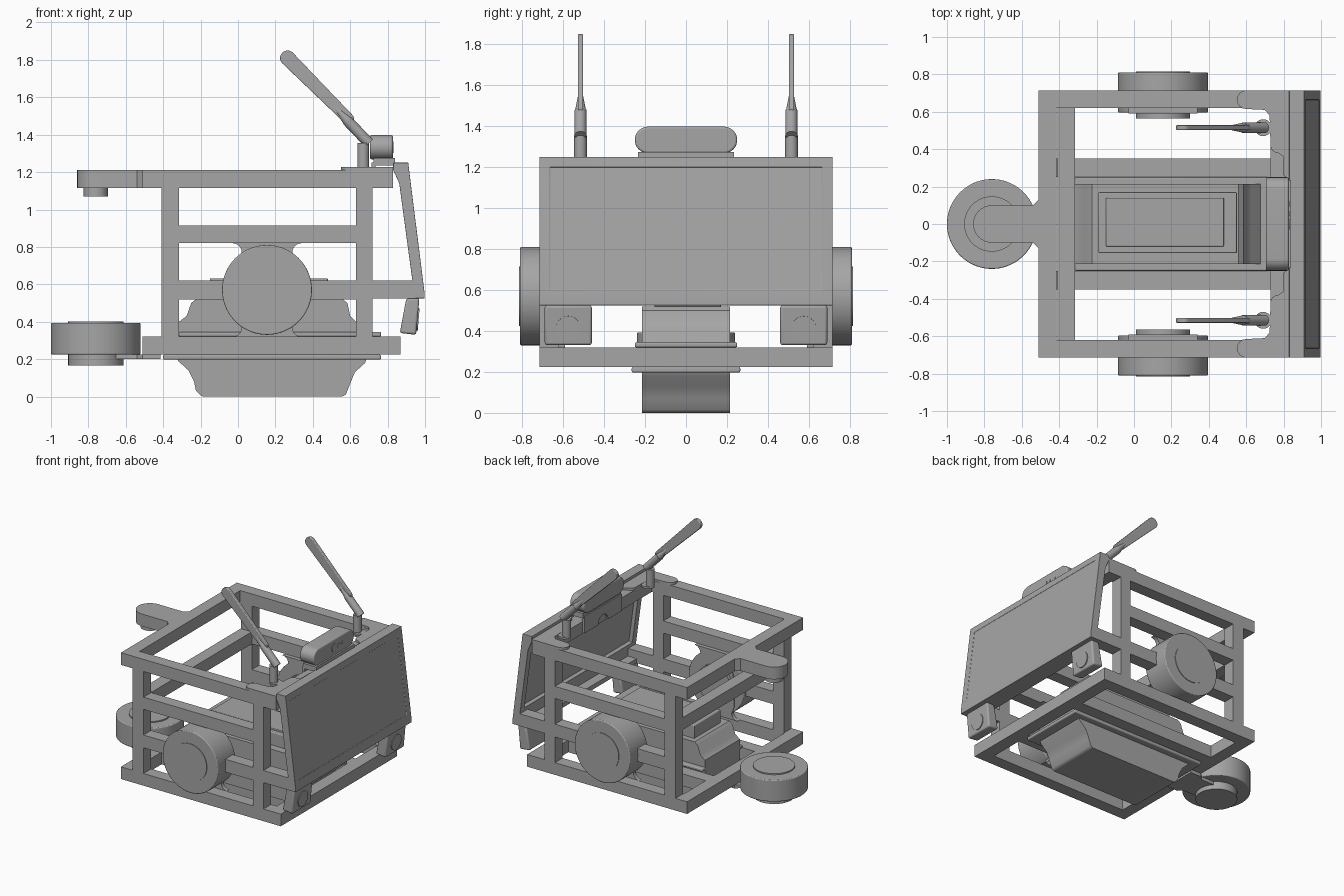
import bpy, bmesh, math
from mathutils import Vector, Matrix

if "Cube" in bpy.data.objects:
    bpy.data.objects.remove(bpy.data.objects["Cube"], do_unlink=True)

grey = bpy.data.materials.new("plain_grey")
grey.use_nodes = True
GREY = (0.38, 0.38, 0.38, 1)
grey.diffuse_color = GREY
grey.node_tree.nodes["Principled BSDF"].inputs["Base Color"].default_value = GREY


def finish(name, bm, bevel=0, smooth=True):
    bmesh.ops.recalc_face_normals(bm, faces=bm.faces)
    mesh = bpy.data.meshes.new(name)
    bm.to_mesh(mesh)
    bm.free()
    ob = bpy.data.objects.new(name, mesh)
    bpy.context.collection.objects.link(ob)
    mesh.materials.append(grey)
    if bevel:
        mod = ob.modifiers.new("bevel", "BEVEL")
        mod.width, mod.segments, mod.limit_method = bevel, 3, "ANGLE"
    if smooth:
        bpy.ops.object.select_all(action="DESELECT")
        ob.select_set(True)
        bpy.context.view_layer.objects.active = ob
        bpy.ops.object.shade_smooth_by_angle(angle=math.radians(35))
    return ob


def box(name, x, y, z, bevel=0):
    bm = bmesh.new()
    bmesh.ops.create_cube(bm, size=1)
    for v in bm.verts:
        v.co = [(a + b) / 2 + c * (b - a) for c, (a, b) in zip(v.co, (x, y, z))]
    return finish(name, bm, bevel, bevel > 0)


def rod(name, a, b, r, r2=None, sides=48, bevel=0):
    """Cylinder or cone from point a to point b."""
    a, b = Vector(a), Vector(b)
    bm = bmesh.new()
    turn = (b - a).to_track_quat("Z", "Y").to_matrix().to_4x4()
    bmesh.ops.create_cone(bm, cap_ends=True, segments=sides, radius1=r,
                          radius2=r if r2 is None else r2, depth=(b - a).length,
                          matrix=Matrix.Translation((a + b) / 2) @ turn)
    return finish(name, bm, bevel)


def prism(name, pts, axis, lo, hi, insets=(), bevel=0):
    """Outline extruded along an axis; insets are (direction, margin, depth)."""
    place = {"x": lambda u, v, w: (w, u, v), "y": lambda u, v, w: (u, w, v),
             "z": lambda u, v, w: (u, v, w)}[axis]
    bm = bmesh.new()
    face = bm.faces.new([bm.verts.new(place(u, v, lo)) for u, v in pts])
    side = bmesh.ops.extrude_face_region(bm, geom=[face])
    shift = Vector(place(0, 0, hi - lo))
    bmesh.ops.translate(bm, vec=shift,
                        verts=[g for g in side["geom"] if isinstance(g, bmesh.types.BMVert)])
    bmesh.ops.recalc_face_normals(bm, faces=bm.faces)
    for direction, margin, depth in insets:
        f = max(bm.faces, key=lambda q: q.calc_area() * q.normal.dot(Vector(direction)))
        bmesh.ops.inset_region(bm, faces=[f], thickness=margin)
        bmesh.ops.inset_region(bm, faces=[f], thickness=0.002, depth=-depth)
    return finish(name, bm, bevel)


def arc(cx, cy, r, start, end, n=16):
    return [(cx + r * math.cos(math.radians(start + (end - start) * i / n)),
             cy + r * math.sin(math.radians(start + (end - start) * i / n)))
            for i in range(n + 1)]


# Frame dimensions
OUT, INN = 0.715, 0.62
BACK = (-0.51, -0.415)
BOTTOM, TOP = (0.225, 0.32), (1.115, 1.21)
REAR_POST, FRONT_POST = (-0.41, -0.315), (0.63, 0.72)

# Top and bottom rings
for level, z, front in (("bottom", BOTTOM, 0.87), ("top", TOP, 0.83)):
    box(level + "_rear_bar", BACK, (-OUT, OUT), z)
    box(level + "_front_bar", (front - 0.1, front), (-OUT, OUT), z)
box("rear_middle_bar", REAR_POST, (-INN, INN), (0.82, 0.915))

# Parts repeated on both sides
for label, s in (("left", 1), ("right", -1)):
    def span(a, b):
        return tuple(sorted((s * a, s * b)))

    rail = span(INN, OUT)
    box(label + "_bottom_rail", (BACK[1], 0.77), rail, BOTTOM)
    box(label + "_top_rail", (BACK[1], 0.73), rail, TOP)
    for post, x in (("rear", REAR_POST), ("front", FRONT_POST)):
        box(f"{label}_{post}_post", x, rail, (BOTTOM[1], TOP[0]))
    box(label + "_upper_rail", (REAR_POST[1], FRONT_POST[0]), rail, (0.82, 0.915))
    box(label + "_lower_rail", (REAR_POST[1], FRONT_POST[0]), rail, (0.52, 0.62))
    box(label + "_panel_strut", (FRONT_POST[1], 0.95), rail, (0.525, 0.62))
    box(label + "_battery_rail", (BACK[1], 0.77), span(0.25, 0.35), BOTTOM)

    # Drive wheel, hub and motor mount
    rod(label + "_wheel", (0.155, s * 0.595, 0.57), (0.155, s * 0.81, 0.57), 0.24, sides=72, bevel=0.006)
    rod(label + "_wheel_hub", (0.155, s * 0.565, 0.57), (0.155, s * 0.815, 0.57), 0.145)
    mount = (arc(-0.03, 0.77, 0.05, 90, 0, 6) + [(0.0, 0.6), (0.0, 0.42)]
             + arc(-0.03, 0.37, 0.05, 0, -90, 6) + arc(0.34, 0.37, 0.05, -90, -180, 6)
             + [(0.31, 0.42), (0.31, 0.6)] + arc(0.34, 0.77, 0.05, 180, 90, 6))
    prism(label + "_motor_mount", mount, "y", s * 0.59, s * 0.62)

    # Sensor pod under the panel
    pod = [(0.90, 0.525), (0.97, 0.525), (0.952, 0.33), (0.865, 0.34)]
    prism(label + "_sensor_pod", pod, "y", s * 0.46, s * 0.69, bevel=0.012)
    rod(label + "_sensor_lens", (0.93, s * 0.575, 0.415), (0.966, s * 0.575, 0.412), 0.06)

    # Antenna plate with a tab below the antenna
    plate = ([(0.83, 0.715), (0.60, 0.715)] + arc(0.6, 0.665, 0.05, 90, 270, 8)
             + [(0.70, 0.61), (0.725, 0.58), (0.73, 0.42)] + arc(0.77, 0.42, 0.04, 180, 270, 6)
             + [(0.80, 0.36), (0.80, 0.26), (0.83, 0.24)])
    prism(label + "_antenna_plate", [(x, s * y) for x, y in plate], "z", 1.21, 1.228)
    rod(label + "_antenna_tab", (0.69, s * 0.515, 1.21), (0.69, s * 0.515, 1.226), 0.045)

    # Antenna: base, elbow and flat blade
    y = s * 0.515
    rod(label + "_antenna_base", (0.67, y, 1.21), (0.67, y, 1.355), 0.031, sides=24)
    rod(label + "_antenna_elbow", (0.70, y, 1.355), (0.585, y, 1.475), 0.029, sides=24)
    rod(label + "_antenna_neck", (0.59, y, 1.47), (0.52, y, 1.545), 0.028, 0.013, 24)
    tip, root = Vector((0.265, 1.81)), Vector((0.59, 1.485))
    ang = math.degrees(math.atan2(tip.y - root.y, tip.x - root.x))
    blade = arc(*tip, 0.04, ang + 90, ang - 90) + arc(*root, 0.03, ang - 90, ang - 270)
    prism(label + "_antenna_blade", blade, "y", y - 0.013, y + 0.013, bevel=0.005)

# Sloping front panel, with a shallow front inset and a hollow rear
panel = [(0.83, 1.21), (0.83, 1.25), (0.91, 1.25), (0.998, 0.55), (0.998, 0.525),
         (0.935, 0.525), (0.935, 0.60), (0.862, 1.14)]
prism("front_panel", panel, "y", -OUT, OUT,
      [((1, 0, 0.12), 0.07, 0.003), ((-1, 0, -0.13), 0.07, 0.03)], bevel=0.008)
box("panel_lower_bar", (0.86, 0.94), (-INN, INN), (0.525, 0.56))

# Camera bar with lenses and bracket
capsule = arc(0.185, 1.333, 0.065, -90, 90) + arc(-0.185, 1.333, 0.065, 90, 270)
prism("camera_body", capsule, "x", 0.705, 0.828, bevel=0.01)
for name, y, r in (("main", 0, 0.03), ("first_small", 0.055, 0.014), ("second_small", 0.108, 0.014)):
    rod(name + "_camera_lens", (0.81, y, 1.333), (0.831, y, 1.333), r, sides=32)
box("camera_shelf", (0.725, 0.84), (-0.235, 0.235), (1.235, 1.275))
bracket = ([(-0.23, 1.25), (-0.23, 1.12), (-0.07, 1.12)] + arc(0, 1.12, 0.06, 180, 0)
           + [(0.07, 1.12), (0.23, 1.12), (0.23, 1.25)])
prism("camera_bracket", bracket, "x", 0.715, 0.735)

# Battery shells, flanges and electronics box
lower = ([(-0.33, 0.21), (-0.32, 0.19), (-0.265, 0.14), (-0.235, 0.08), (-0.225, 0.03)]
         + arc(-0.18, 0.035, 0.035, 210, 270, 5) + arc(0.55, 0.035, 0.035, 270, 325, 5)
         + [(0.60, 0.07), (0.625, 0.13), (0.68, 0.18), (0.69, 0.21)])
prism("battery_lower_shell", lower, "y", -0.215, 0.215)
upper = [(-0.315, 0.21), (-0.315, 0.40), (-0.275, 0.43), (-0.25, 0.50), (-0.225, 0.52),
         (0.56, 0.52), (0.585, 0.50), (0.60, 0.43), (0.63, 0.40), (0.69, 0.33), (0.69, 0.21)]
prism("battery_upper_shell", upper, "y", -0.215, 0.215)
box("battery_lower_flange", (-0.40, 0.765), (-0.265, 0.265), (0.197, 0.224), 0.008)
box("battery_upper_flange", (-0.315, 0.765), (-0.25, 0.25), (0.32, 0.345), 0.008)
box("electronics_box", (-0.19, 0.55), (-0.155, 0.17), (0.51, 0.62), 0.006)
box("electronics_lid", (-0.15, 0.48), (-0.12, 0.14), (0.615, 0.632), 0.005)

# Rear arm and horizontal rear wheel
for name, z, x in (("rear_top_arm", TOP, BACK[0]), ("rear_wheel_bracket", (0.2, 0.226), BACK[1])):
    flare = 0.03
    arm = (arc(-0.76, 0, 0.1, 90, 270) + [(-0.51 - flare, -0.1), (-0.51, -0.1 - flare), (x, -0.13),
                                         (x, 0.13), (-0.51, 0.1 + flare), (-0.51 - flare, 0.1)])
    if x == BACK[0]:
        arm = [p for i, p in enumerate(arm) if i not in (len(arm) - 5, len(arm) - 2)]
    prism(name, arm, "z", *z)
rod("rear_arm_boss", (-0.76, 0, 1.07), (-0.76, 0, 1.12), 0.065)
rod("rear_wheel", (-0.76, 0, 0.225), (-0.76, 0, 0.393), 0.24, sides=72, bevel=0.006)
rod("rear_wheel_hub", (-0.76, 0, 0.165), (-0.76, 0, 0.402), 0.148)
